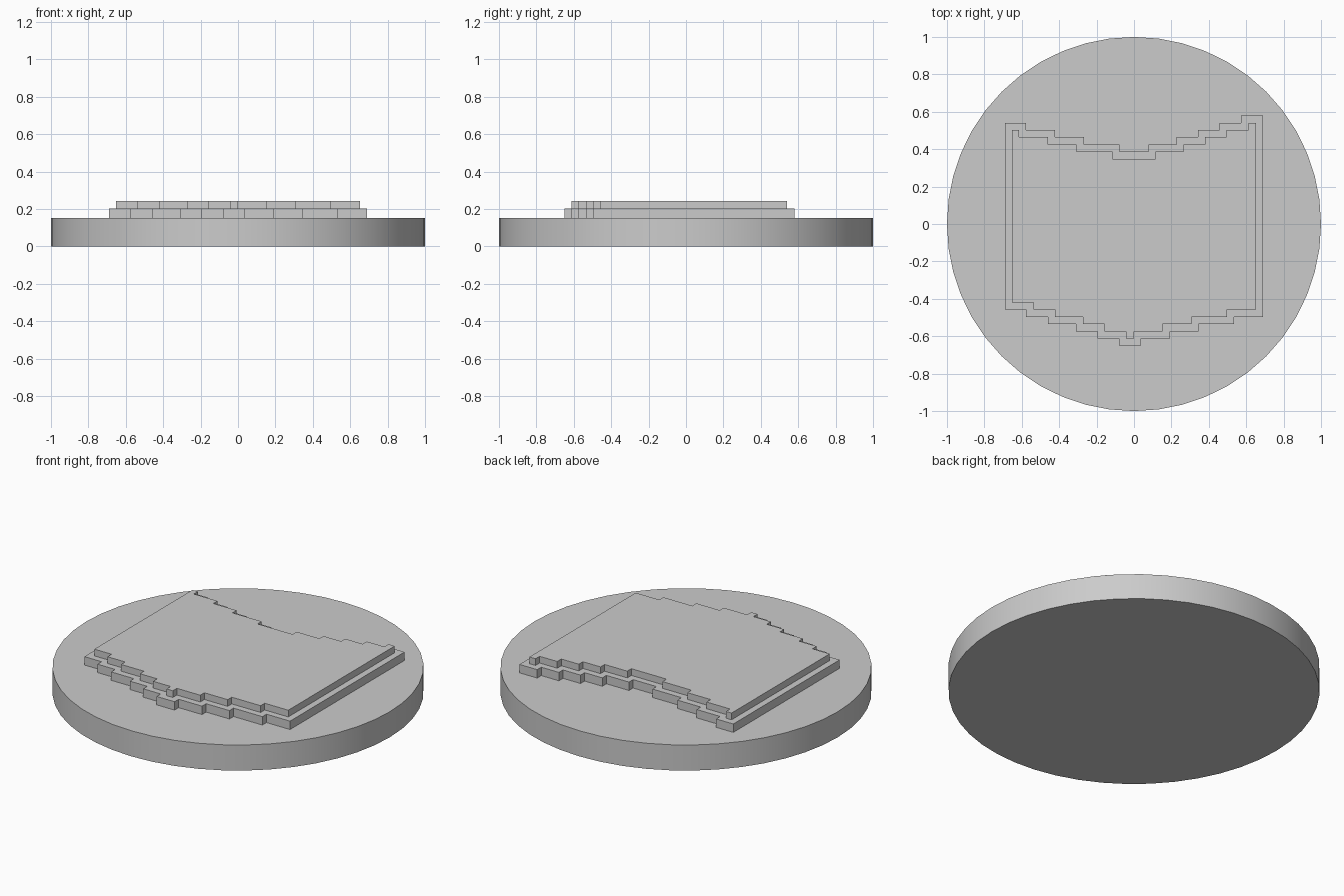
import bpy
import bmesh
from mathutils import Vector

if "Cube" in bpy.data.objects:
    bpy.data.objects.remove(bpy.data.objects["Cube"], do_unlink=True)

STEP = 0.0385    # height of one stair in the outline
SIDE = 0.69      # half width of the plate
BASE_TOP, LOWER_TOP, UPPER_TOP = 0.152, 0.202, 0.242

grey = bpy.data.materials.new("plain grey")
grey.use_nodes = True
grey.diffuse_color = (0.6, 0.6, 0.6, 1)
grey.node_tree.nodes["Principled BSDF"].inputs["Base Color"].default_value = (0.6, 0.6, 0.6, 1)


def finish(name, bm):
    """Turn a bmesh into a named grey object."""
    bmesh.ops.recalc_face_normals(bm, faces=bm.faces)
    mesh = bpy.data.meshes.new(name)
    bm.to_mesh(mesh)
    bm.free()
    mesh.materials.append(grey)
    obj = bpy.data.objects.new(name, mesh)
    bpy.context.collection.objects.link(obj)
    return obj


def staircase(y, breaks, downs):
    """Stepped edge from left to right: the first steps go down, the rest up."""
    points = [Vector((-SIDE, y))]
    for i, x in enumerate(breaks):
        points.append(Vector((x, y)))
        y += -STEP if i < downs else STEP
        points.append(Vector((x, y)))
    points.append(Vector((SIDE, y)))
    return points


def inset(points, d):
    """Move every edge of a counter-clockwise outline inwards."""
    n = len(points)
    normals = []
    for i in range(n):
        e = (points[(i + 1) % n] - points[i]).normalized()
        normals.append(Vector((-e.y, e.x)))
    return [p + d * (normals[i - 1] + normals[i]) for i, p in enumerate(points)]


def slab(name, outline, z0, z1):
    bm = bmesh.new()
    face = bm.faces.new([bm.verts.new((p.x, p.y, z0)) for p in outline])
    top = bmesh.ops.extrude_face_region(bm, geom=[face], use_keep_orig=True)
    verts = [v for v in top["geom"] if isinstance(v, bmesh.types.BMVert)]
    bmesh.ops.translate(bm, verts=verts, vec=(0, 0, z1 - z0))
    return finish(name, bm)


# Stepped outline: front edge left to right, then back edge right to left
front = staircase(-0.458, [-0.577, -0.46, -0.31, -0.195, -0.08,
                           0.038, 0.192, 0.345, 0.535], 5)
back = staircase(0.541, [-0.577, -0.422, -0.268, -0.077,
                         0.077, 0.226, 0.342, 0.457, 0.573], 4)
outline = front + back[::-1]

# Two stacked plates
slab("lower_plate", outline, BASE_TOP, LOWER_TOP)
slab("upper_plate", inset(outline, STEP), LOWER_TOP, UPPER_TOP)

# Round base
bm = bmesh.new()
bmesh.ops.create_cone(bm, cap_ends=True, segments=48, radius1=1, radius2=1, depth=BASE_TOP)
bmesh.ops.translate(bm, verts=bm.verts, vec=(0, 0, BASE_TOP / 2))
base = finish("round_base", bm)
bpy.ops.object.select_all(action="DESELECT")
base.select_set(True)
bpy.context.view_layer.objects.active = base
bpy.ops.object.shade_smooth_by_angle()
